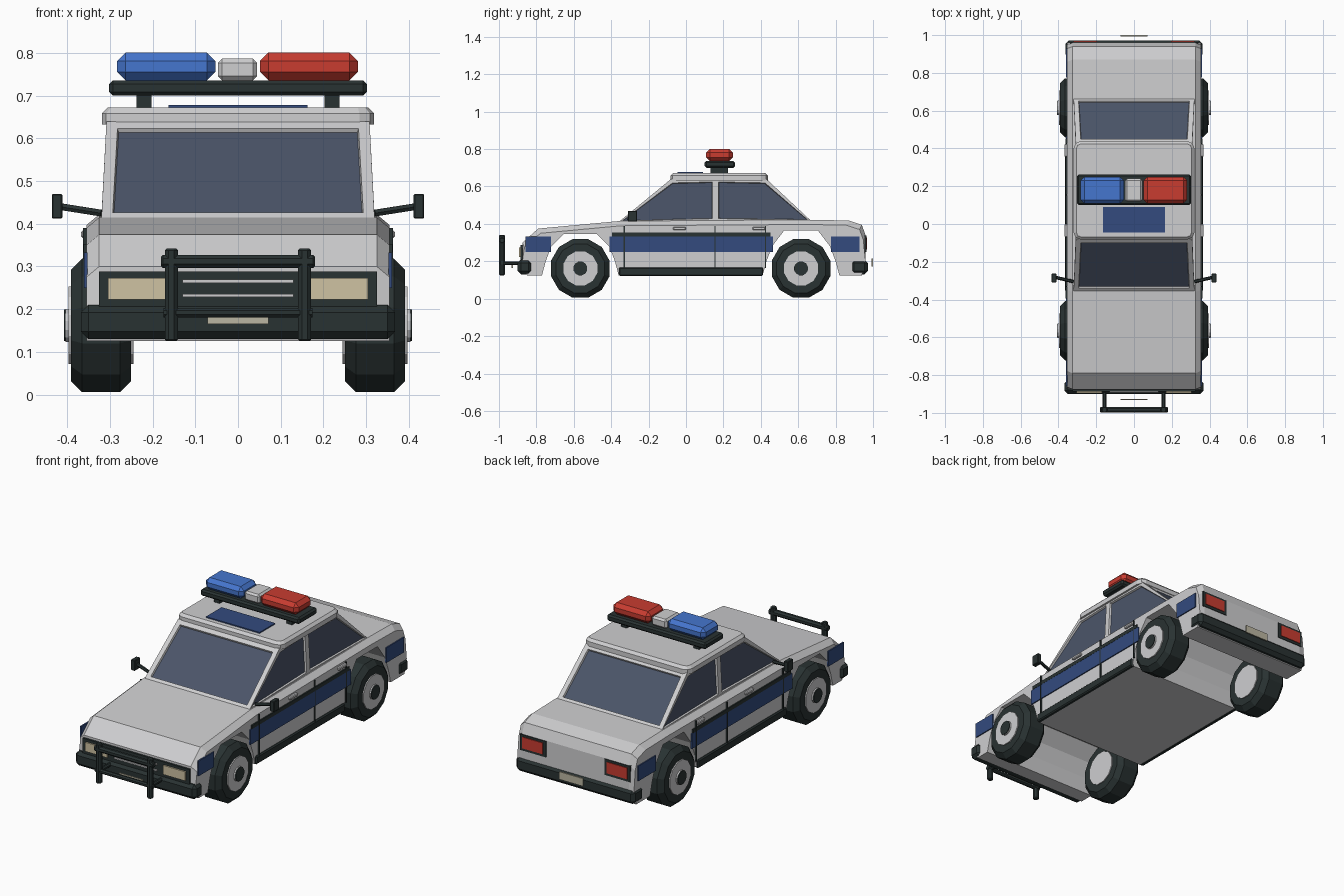
import bpy, bmesh, math
from mathutils import Vector, Matrix

if "Cube" in bpy.data.objects:
    bpy.data.objects.remove(bpy.data.objects["Cube"])


def material(name, rgb):
    m = bpy.data.materials.new(name)
    m.use_nodes = True
    m.diffuse_color = (*rgb, 1)
    node = next(n for n in m.node_tree.nodes if n.type == 'BSDF_PRINCIPLED')
    node.inputs["Base Color"].default_value = (*rgb, 1)
    return m


WHITE = material("body white", (0.62, 0.62, 0.63))
BLACK = material("trim black", (0.022, 0.032, 0.032))
GLASS = material("window glass", (0.07, 0.09, 0.14))
NAVY = material("stripe navy", (0.033, 0.07, 0.21))
BLUE = material("beacon blue", (0.06, 0.18, 0.62))
RED = material("lamp red", (0.58, 0.045, 0.03))
CREAM = material("headlight cream", (0.62, 0.54, 0.36))
PLATE = material("plate beige", (0.5, 0.47, 0.36))


def finish(bm, name, *mats):
    bmesh.ops.recalc_face_normals(bm, faces=bm.faces)
    mesh = bpy.data.meshes.new(name)
    bm.to_mesh(mesh)
    bm.free()
    for m in mats:
        mesh.materials.append(m)
    ob = bpy.data.objects.new(name, mesh)
    bpy.context.collection.objects.link(ob)
    return ob


def box(name, mat, x, y, z, bevel=0.0):
    """Box from (min, max) ranges, with optional chamfer."""
    bm = bmesh.new()
    bmesh.ops.create_cube(bm, size=1)
    for v in bm.verts:
        v.co = [(r[0] + r[1]) / 2 + c * (r[1] - r[0]) for c, r in zip(v.co, (x, y, z))]
    if bevel:
        bmesh.ops.bevel(bm, geom=bm.edges[:], offset=bevel, segments=1, affect='EDGES')
    return finish(bm, name, mat)


def pair(name, mat, x, y, z, bevel=0.0):
    """The same box on both sides of the car."""
    box("left_" + name, mat, x, y, z, bevel)
    box("right_" + name, mat, (-x[1], -x[0]), y, z, bevel)


def rod(name, mat, a, b, radius, sides=8, bevel=0.0):
    a, b = Vector(a), Vector(b)
    bm = bmesh.new()
    turn = (b - a).to_track_quat('Z', 'Y').to_matrix().to_4x4()
    spin = Matrix.Rotation(math.pi / sides, 4, 'Z')
    bmesh.ops.create_cone(bm, cap_ends=True, segments=sides, radius1=radius, radius2=radius,
                          depth=(b - a).length, matrix=Matrix.Translation((a + b) / 2) @ turn @ spin)
    if bevel:
        rims = [e for e in bm.edges if any(len(f.verts) == sides for f in e.link_faces)]
        bmesh.ops.bevel(bm, geom=rims, offset=bevel, segments=1, affect='EDGES')
    return finish(bm, name, mat)


FRONT_AXLE, REAR_AXLE, AXLE_Z = -0.565, 0.615, 0.162


# Lower body: side profile with open wheel arches and a chamfered shoulder
def arch(centre, top):
    half = [(0.205, 0.125), (0.185, 0.2), (0.155, 0.28), (0.09, top)]
    return ([(centre - dy, z) for dy, z in half]
            + [(centre + dy, z) for dy, z in reversed(half)])


upper = [(0.96, 0.2), (0.96, 0.34), (0.94, 0.395), (0.87, 0.418), (0.67, 0.422),
         (-0.36, 0.415), (-0.79, 0.375), (-0.875, 0.3), (-0.875, 0.2)]
lower = ([(-0.85, 0.125)] + arch(FRONT_AXLE, 0.345)
         + arch(REAR_AXLE, 0.365) + [(0.94, 0.125)])


def shoulder(p):
    y, z = p
    return (y - math.copysign(0.012, y), z - 0.025) if z > 0.29 else p


true_profile = upper + lower
side_profile = [shoulder(p) for p in upper] + lower
bm = bmesh.new()
rings = [[bm.verts.new((x, y, z)) for y, z in prof] for x, prof in
         ((-0.355, side_profile), (-0.325, true_profile),
          (0.325, true_profile), (0.355, side_profile))]
for r1, r2 in zip(rings, rings[1:]):
    for i in range(len(r1)):
        j = (i + 1) % len(r1)
        bm.faces.new((r1[i], r1[j], r2[j], r2[i]))
bm.faces.new(rings[0])
bm.faces.new(rings[-1])
finish(bm, "body", WHITE)

# Cabin with recessed windows
bm = bmesh.new()
cabin = [(-0.36, 0.41), (-0.08, 0.64), (0.43, 0.64), (0.67, 0.415)]
sides = [[bm.verts.new((s * (0.32 if z < 0.5 else 0.308), y, z)) for y, z in cabin]
         for s in (-1, 1)]
for i in range(4):
    j = (i + 1) % 4
    bm.faces.new((sides[0][i], sides[0][j], sides[1][j], sides[1][i]))
bm.faces.new(sides[0])
bm.faces.new(sides[1])
bmesh.ops.recalc_face_normals(bm, faces=bm.faces)
bmesh.ops.bisect_plane(bm, geom=bm.verts[:] + bm.edges[:] + bm.faces[:],
                       plane_co=(0, 0.157, 0), plane_no=(0, 1, 0))
bm.normal_update()
door_faces = [f for f in bm.faces if abs(f.normal.x) > 0.9]
screens = [f for f in bm.faces if abs(f.normal.y) > 0.4]
for faces, border in ((door_faces, 0.021), (screens, 0.036)):
    bmesh.ops.inset_individual(bm, faces=faces, thickness=0.001)
    bmesh.ops.inset_individual(bm, faces=faces, thickness=border)
    bmesh.ops.inset_individual(bm, faces=faces, thickness=0.004, depth=-0.01)
    for f in faces:
        f.material_index = 1
finish(bm, "cabin", WHITE, GLASS)

# Roof: slab with rounded corners and chamfered rim
bm = bmesh.new()
bmesh.ops.create_cube(bm, size=1)
for v in bm.verts:
    v.co = (v.co.x * 0.638, 0.178 + v.co.y * 0.52, 0.652 + v.co.z * 0.04)
corners = [e for e in bm.edges if abs(e.verts[0].co.z - e.verts[1].co.z) > 0.01]
bmesh.ops.bevel(bm, geom=corners, offset=0.035, segments=2, profile=0.5, affect='EDGES')
rim = [e for e in bm.edges if all(v.co.z > 0.66 for v in e.verts)]
bmesh.ops.bevel(bm, geom=rim, offset=0.014, segments=1, affect='EDGES')
finish(bm, "roof", WHITE)
box("roof_panel", NAVY, (-0.163, 0.163), (-0.045, 0.09), (0.671, 0.678))

# Beacon bar
pair("beacon_foot", BLACK, (0.203, 0.238), (0.13, 0.225), (0.668, 0.705))
box("beacon_base", BLACK, (-0.302, 0.302), (0.1, 0.262), (0.7, 0.736), 0.009)
box("blue_beacon", BLUE, (-0.283, -0.053), (0.108, 0.25), (0.736, 0.801), 0.02)
box("red_beacon", RED, (0.051, 0.281), (0.108, 0.25), (0.736, 0.801), 0.02)
box("beacon_centre", WHITE, (-0.047, 0.045), (0.118, 0.24), (0.736, 0.787), 0.01)

# Bumpers, grille, lamps and plates
box("front_bumper", BLACK, (-0.368, 0.368), (-0.9, -0.825), (0.13, 0.21), 0.018)
box("rear_bumper", BLACK, (-0.362, 0.362), (0.88, 0.972), (0.13, 0.21), 0.018)
box("grille", BLACK, (-0.325, 0.325), (-0.886, -0.86), (0.2, 0.288))
for z in (0.232, 0.265):
    box("grille_slat", WHITE, (-0.13, 0.13), (-0.892, -0.88), (z - 0.004, z + 0.004))
pair("headlight", CREAM, (0.17, 0.304), (-0.894, -0.88), (0.223, 0.273))
pair("tail_light_frame", BLACK, (0.178, 0.335), (0.95, 0.964), (0.25, 0.338))
pair("tail_light", RED, (0.195, 0.32), (0.955, 0.968), (0.264, 0.326))
box("front_plate", PLATE, (-0.072, 0.072), (-0.932, -0.926), (0.165, 0.182))
box("rear_plate", PLATE, (-0.072, 0.072), (0.992, 1.0), (0.172, 0.214))

# Bull bar
for s in (-1, 1):
    rod("bull_bar_post", BLACK, (s * 0.156, -0.984, 0.125), (s * 0.156, -0.984, 0.342), 0.0165, 8, 0.004)
    rod("bull_bar_mount", BLACK, (s * 0.156, -0.98, 0.19), (s * 0.156, -0.86, 0.19), 0.011)
rod("bull_bar_top", BLACK, (-0.18, -0.984, 0.312), (0.18, -0.984, 0.312), 0.0165, 8, 0.004)
rod("bull_bar_lower", BLACK, (-0.175, -0.984, 0.192), (0.175, -0.984, 0.192), 0.012)

# Side trim
for y0, y1 in ((-0.858, -0.722), (-0.408, 0.465), (0.775, 0.928)):
    pair("stripe", NAVY, (0.353, 0.361), (y0, y1), (0.25, 0.333))
pair("moulding", BLACK, (0.353, 0.362), (-0.395, 0.453), (0.333, 0.353))
pair("sill", BLACK, (0.34, 0.364), (-0.358, 0.412), (0.122, 0.168), 0.006)
for y in (-0.33, 0.155, 0.425):
    pair("door_seam", BLACK, (0.353, 0.3625), (y - 0.003, y + 0.003), (0.165, 0.39))
for y in (-0.035, 0.39):
    pair("door_handle", WHITE, (0.35, 0.368), (y - 0.034, y + 0.034), (0.367, 0.384), 0.004)

# Mirrors
pair("mirror", BLACK, (0.411, 0.436), (-0.31, -0.262), (0.412, 0.47), 0.003)
for s in (-1, 1):
    rod("mirror_arm", BLACK, (s * 0.32, -0.305, 0.425), (s * 0.415, -0.283, 0.44), 0.009, 6)

# Wheels
for s, side in ((1, "left"), (-1, "right")):
    for y, end in ((FRONT_AXLE, "front"), (REAR_AXLE, "rear")):
        name = f"{end}_{side}_"
        for part, mat, x0, x1, r, bev in (("tyre", BLACK, 0.25, 0.391, 0.162, 0.026),
                                          ("rim", WHITE, 0.245, 0.397, 0.094, 0.0),
                                          ("hub", WHITE, 0.39, 0.404, 0.04, 0.0),
                                          ("hub_cap", BLACK, 0.4, 0.408, 0.038, 0.0)):
            rod(name + part, mat, (s * x0, y, AXLE_Z), (s * x1, y, AXLE_Z), r, 12, bev)
